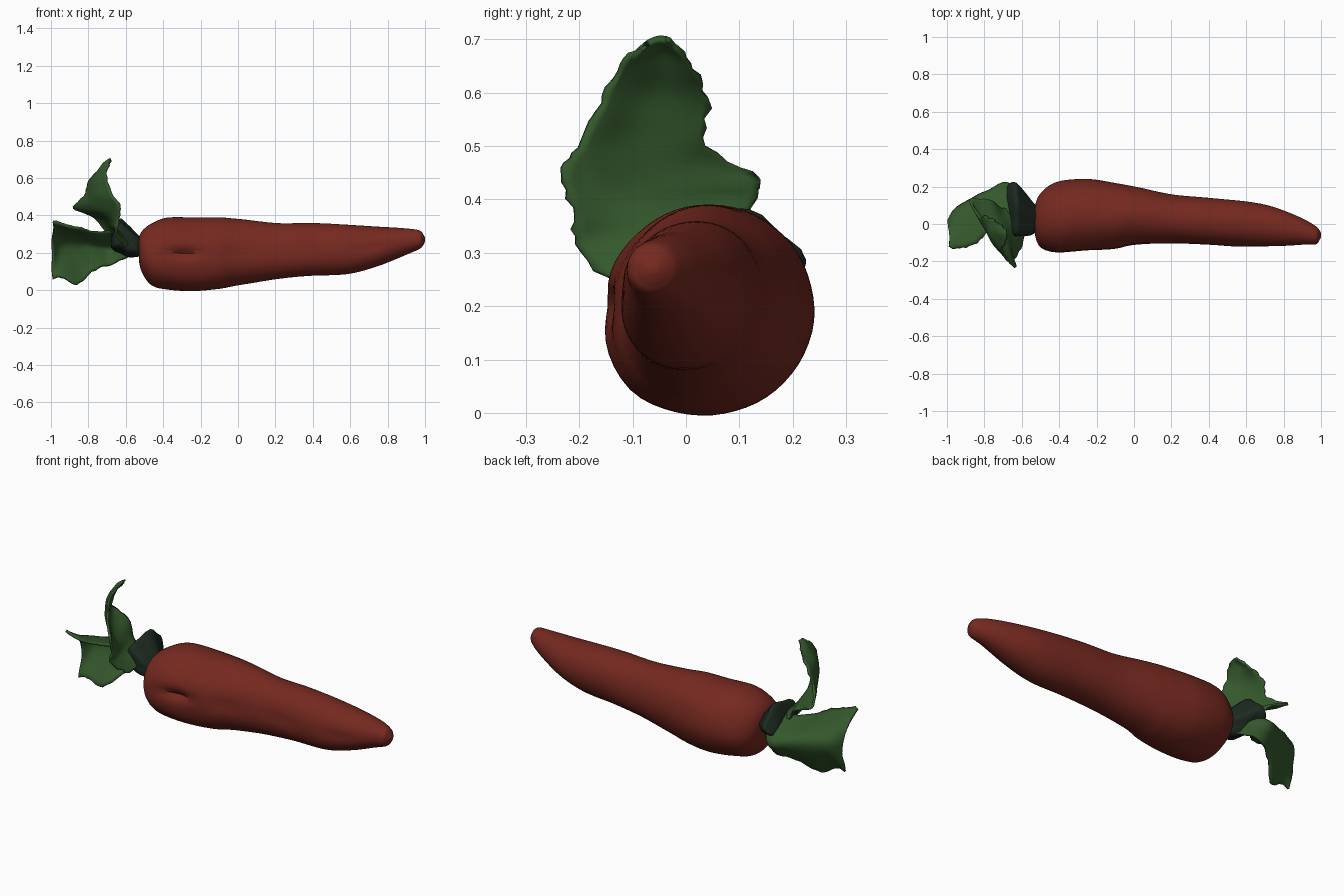
import bpy
import math
import random
from mathutils import Vector, noise

random.seed(4)
cube = bpy.data.objects.get("Cube")
if cube:
    bpy.data.objects.remove(cube, do_unlink=True)


def make_material(name, red, green, blue):
    material = bpy.data.materials.new(name)
    material.use_nodes = True
    colour = (red, green, blue, 1)
    material.diffuse_color = colour
    shader = material.node_tree.nodes["Principled BSDF"]
    shader.inputs["Base Color"].default_value = colour
    shader.inputs["Roughness"].default_value = 0.8
    return material


def resample(rows, steps):
    """Smooth curve through rows of numbers, given in hundredths of a unit."""
    points = [Vector(row) / 100 for row in rows]
    last = len(points) - 1
    result = []
    for i in range(last):
        before, start = points[max(i - 1, 0)], points[i]
        end, after = points[i + 1], points[min(i + 2, last)]
        for step in range(steps):
            t = step / steps
            tangent_in, tangent_out = (end - before) / 2, (after - start) / 2
            result.append(start * (2 * t**3 - 3 * t**2 + 1)
                          + end * (3 * t**2 - 2 * t**3)
                          + tangent_in * (t**3 - 2 * t**2 + t)
                          + tangent_out * (t**3 - t**2))
    return result + [points[last]]


def make_object(name, verts, faces, material):
    mesh = bpy.data.meshes.new(name)
    mesh.from_pydata(verts, [], faces)
    mesh.materials.append(material)
    obj = bpy.data.objects.new(name, mesh)
    bpy.context.collection.objects.link(obj)
    bpy.ops.object.select_all(action="DESELECT")
    obj.select_set(True)
    bpy.context.view_layer.objects.active = obj
    bpy.ops.object.shade_smooth_by_angle(angle=math.radians(50))
    return obj


def make_loft(name, sections, steps, sides, material, shape):
    """Skin oval rings along x; a section is x, low y, high y, low z, high z."""
    rings = resample(sections, steps)
    verts, faces = [], []
    for x, y_low, y_high, z_low, z_high in rings:
        centre = Vector((x, (y_low + y_high) / 2, (z_low + z_high) / 2))
        for side in range(sides):
            angle = math.tau * side / sides
            offset = Vector((0, math.cos(angle) * (y_high - y_low) / 2,
                             math.sin(angle) * (z_high - z_low) / 2))
            verts.append(centre + offset * shape(centre + offset, angle))
    for ring in range(len(rings) - 1):
        for side in range(sides):
            a, b = ring * sides + side, ring * sides + (side + 1) % sides
            faces.append((a, a + sides, b + sides, b))
    faces.append(tuple(range(sides)))
    faces.append(tuple(reversed(range(len(verts) - sides, len(verts)))))
    return make_object(name, verts, faces, material)


def make_leaf(name, rows, material, ragged):
    """Thin curved sheet; each row holds three points from edge to edge."""
    flat_rows = [[n for point in row for n in point] for row in rows]
    verts, faces = [], []
    for long_row in resample(flat_rows, 5):
        points = [Vector(long_row[i:i + 3]) * 100 for i in (0, 3, 6)]
        strip = resample(points, 6)
        # Jagged teeth along both edges
        for edge, inner in ((0, 1), (-1, -2)):
            outward = (strip[edge] - strip[inner]).normalized()
            strip[edge] += outward * random.uniform(-ragged, ragged)
        width = len(strip)
        verts += [p + noise.noise_vector(p * 14) * 0.006 for p in strip]
    for i in range(len(verts) // width - 1):
        for j in range(width - 1):
            a = i * width + j
            faces.append((a, a + 1, a + width + 1, a + width))
    leaf = make_object(name, verts, faces, material)
    thickness = leaf.modifiers.new("thickness", "SOLIDIFY")
    thickness.thickness = 0.012
    thickness.offset = 0
    return leaf


root_red = make_material("root red", 0.178, 0.022, 0.014)
leaf_green = make_material("leaf green", 0.034, 0.097, 0.025)
stem_green = make_material("stem dark green", 0.012, 0.023, 0.015)


# Tapered root with lumps, a low front bulge, a long fold and a short dent
def root_shape(point, angle):
    lumps = 0.025 * noise.noise(Vector((point.x * 4, point.y * 9, point.z * 9)))
    front = max(-math.cos(angle), 0)
    before_tip = min(max(0.95 - point.x, 0) * 2, 1)
    bulge = 0.1 * before_tip * max(math.cos(angle - math.radians(224)), 0) ** 5
    fold = 0.04 * front ** 40 * math.cos(point.x * 9) ** 2
    dent = 0.16 * min(front * 3, 1) * math.exp(
        -((point.x + 0.28) / 0.08) ** 2 - ((point.z - 0.2) / 0.02) ** 2)
    return 1 + lumps + bulge - fold - dent


root_sections = [
    (-52, -2, 7, 19, 26), (-53, -5, 9, 16, 28), (-51, -11, 15, 9, 32),
    (-46, -14, 20, 3, 36), (-38, -15, 23, 1, 39), (-24, -14, 24, 0, 39),
    (-10, -13, 22, 1, 39), (0, -11, 20, 3, 38), (20, -10, 16, 6, 36),
    (40, -11, 14, 8, 36), (60, -12, 12, 9, 35), (75, -12, 9, 13, 34),
    (90, -11, 3, 19, 33), (97, -11, -1, 22, 32), (99, -9, -3, 24, 30),
    (100, -7, -5, 26, 28),
]
make_loft("root", root_sections, 6, 56, root_red, root_shape)


# Dark crown of ribbed stalks joining the leaves to the root
def crown_shape(point, angle):
    return 1 + 0.08 * math.cos(angle * 5)


crown_sections = [
    (-50, -1, 7, 19, 26), (-54, -6, 11, 18, 30), (-59, -7, 17, 18, 35),
    (-63, -7, 21, 20, 38), (-66, -6, 21, 21, 33), (-68, 4, 19, 23, 28),
]
make_loft("leaf_crown", crown_sections, 4, 30, stem_green, crown_shape)

# Upright leaf, from its tip down to the crown
upright_rows = [
    ((-68, -7, 69), (-68, -5, 70), (-68, -3, 70)),
    ((-70, -12, 65), (-73, -5, 66), (-73, 1, 65)),
    ((-70, -16, 58), (-77, -6, 58), (-79, 4, 59)),
    ((-67, -20, 50), (-77, -7, 50), (-82, 4, 50)),
    ((-63, -23, 45), (-75, -6, 43), (-88, 13, 44)),
    ((-64, -21, 37), (-70, -3, 38), (-78, 13, 40)),
    ((-65, -20, 30), (-65, 0, 32), (-70, 8, 31)),
    ((-60, -12, 23), (-58, 0, 26), (-60, 8, 28)),
]
make_leaf("upright_leaf", upright_rows, leaf_green, 0.007)

# Drooping leaf, from the crown out to its broad end
drooping_rows = [
    ((-56, 2, 27), (-56, 5, 24), (-56, 6, 20)),
    ((-66, 6, 31), (-66, 21, 23), (-66, 16, 15)),
    ((-76, -2, 31), (-77, 18, 24), (-76, 11, 11)),
    ((-84, -10, 33), (-87, 13, 25), (-86, 2, 3)),
    ((-93, -13, 35), (-95, 8, 25), (-94, 0, 7)),
    ((-99, -12, 37), (-99, 2, 24), (-99, 0, 6)),
]
make_leaf("drooping_leaf", drooping_rows, leaf_green, 0.005)
